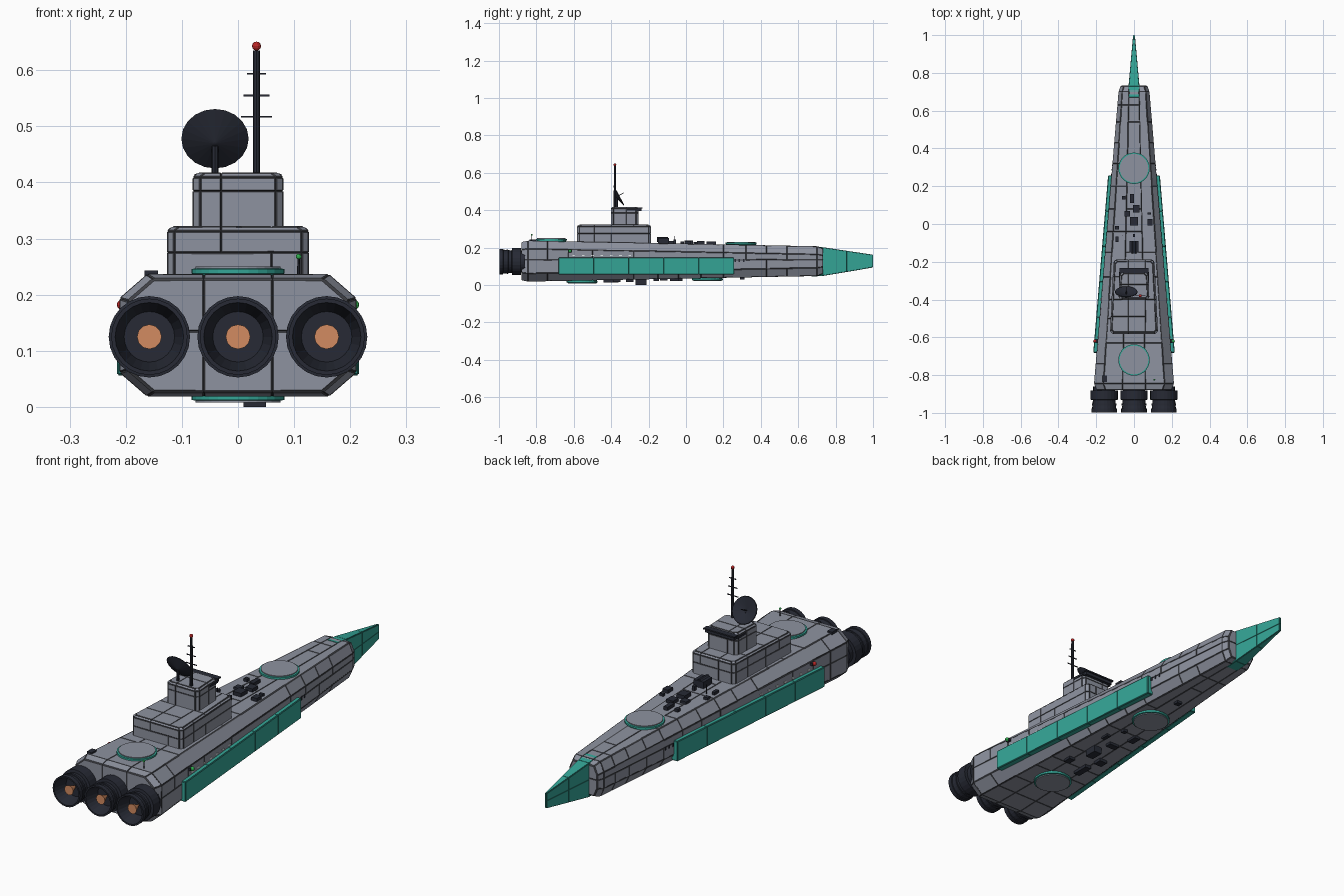
import bpy, bmesh, math, random
from mathutils import Vector

random.seed(4)


def mat(name, r, g, b):
    m = bpy.data.materials.new(name)
    m.diffuse_color = (r, g, b, 1)
    return m


HULL = mat("hull_grey", 0.27, 0.29, 0.35)
SEAM = mat("seam_dark", 0.05, 0.052, 0.06)
TEAL = mat("teal_armour", 0.035, 0.38, 0.31)
TEAL_SEAM = mat("teal_seam", 0.015, 0.14, 0.12)
DARK = mat("dark_metal", 0.02, 0.023, 0.035)
COPPER = mat("engine_glow", 0.65, 0.26, 0.12)
RED = mat("red_lamp", 0.5, 0.02, 0.02)
GREEN = mat("green_lamp", 0.03, 0.45, 0.08)
PALE = mat("window_pale", 0.75, 0.8, 0.8)


def loft(name, rings, mats, cuts=(), seam=0.0):
    """Skin closed rings, slice into plates with cuts (point, normal, chance), then raise plates."""
    bm = bmesh.new()
    rows = [[bm.verts.new(p) for p in ring] for ring in rings]
    n = len(rows[0])
    for a, b in zip(rows, rows[1:]):
        for i in range(n):
            j = (i + 1) % n
            bm.faces.new((a[i], a[j], b[j], b[i]))
    bm.faces.new(rows[0][::-1])
    bm.faces.new(rows[-1])
    for co, no, chance in cuts:
        faces = [f for f in bm.faces if random.random() < chance]
        geom = set(faces)
        for f in faces:
            geom.update(f.edges)
            geom.update(f.verts)
        bmesh.ops.bisect_plane(bm, geom=list(geom), dist=1e-4, plane_co=co, plane_no=no)
    bmesh.ops.recalc_face_normals(bm, faces=bm.faces[:])
    if seam:
        rim = bmesh.ops.inset_individual(bm, faces=bm.faces[:], thickness=seam, depth=0.002)
        for f in rim["faces"]:
            f.material_index = 1
    me = bpy.data.meshes.new(name)
    bm.to_mesh(me)
    bm.free()
    for m in mats:
        me.materials.append(m)
    ob = bpy.data.objects.new(name, me)
    bpy.context.collection.objects.link(ob)
    return ob


def lathe(name, origin, axis, profile, m, n=20):
    q = Vector((0, 0, 1)).rotation_difference(Vector(axis))
    ang = [2 * math.pi * i / n for i in range(n)]
    rings = [[Vector(origin) + q @ Vector((r * math.cos(a), r * math.sin(a), t)) for a in ang]
             for r, t in profile]
    return loft(name, rings, [m])


def box(name, c, s, m):
    x, y, z = (v / 2 for v in s)
    rings = [[(c[0] + a * x, c[1] + b * y, c[2] + k * z)
              for a, b in ((-1, -1), (1, -1), (1, 1), (-1, 1))] for k in (-1, 1)]
    return loft(name, rings, [m])


def ball(name, c, r, m):
    prof = [(r * math.sin(a) + 1e-4, -r * math.cos(a)) for a in [math.pi * i / 6 for i in range(7)]]
    return lathe(name, c, (0, 0, 1), prof, m, 10)


def size(y):
    """Hull half-width, top and bottom height at y."""
    t = (y + 0.85) / 1.55
    return 0.21 - 0.13 * t, 0.235 - 0.03 * t, 0.02 + 0.03 * t


def section(y, k=1.0):
    w, zt, zb = size(y if k == 1 else max(-0.85, min(0.7, y)))
    c, i = 0.042, 0.77
    half = [(w * i, zb), (w, zb + c), (w, zt - c), (w * i, zt)]
    pts = half + [(-x, z) for x, z in reversed(half)]
    return [(x * k, y, 0.127 + (z - 0.127) * k) for x, z in pts]


# Tapered octagonal hull with plating
cuts = [((s * 0.042, 0, 0), (1, s * 0.022, 0), 1) for s in (-1, 1)]
cuts.append(((0, 0, 0.135), (0, 0, 1), 1))
cuts += [((0, y, 0), (0, 1, 0), 0.62) for y in
         (-0.74, -0.63, -0.5, -0.4, -0.28, -0.15, -0.04, 0.08, 0.2, 0.32, 0.43, 0.54, 0.63)]
loft("hull", [section(-0.878, 0.93), section(-0.845), section(0.7), section(0.73, 0.86)],
     [HULL, SEAM], cuts, 0.003)

# Teal prow blade
prow = [[(-w, y, zb), (w, y, zb), (w, y, zt), (-w, y, zt)]
        for y, w, zb, zt in ((0.67, 0.027, 0.047, 0.207), (0.73, 0.027, 0.05, 0.2), (0.998, 0.003, 0.095, 0.16))]
loft("prow_blade", prow, [TEAL, TEAL_SEAM],
     [((0, 0.86, 0), (0, 1, 0), 1), ((0, 0, 0.128), (0, 0, 1), 1)], 0.0015)

# Side armour belts and running lamps
for s, side, lamp in ((-1, "left", RED), (1, "right", GREEN)):
    rings = []
    for y in (-0.68, 0.255):
        w = size(y)[0]
        rings.append([(s * (w + dx), y, z) for dx, z in
                      ((-0.008, 0.058), (0.018, 0.058), (0.018, 0.145), (-0.008, 0.145))])
    loft(side + "_armour_belt", rings, [TEAL, TEAL_SEAM],
         [((0, -0.68 + 0.187 * i, 0), (0, 1, 0), 1) for i in range(1, 5)], 0.002)
    ball(side + "_running_lamp", (s * 0.207, -0.62, 0.182), 0.009, lamp)
    box(side + "_lamp_base", (s * 0.195, -0.62, 0.18), (0.02, 0.02, 0.012), DARK)
    # Portholes
    for i in range(7):
        y = -0.6 + i * 0.05
        box(side + "_porthole", (s * (size(y)[0] + 0.001), y, 0.157), (0.006, 0.014, 0.006), PALE)
    for i in range(3):
        y = 0.262 + i * 0.024
        box(side + "_vent", (s * (size(y)[0] + 0.001), y, 0.13), (0.006, 0.008, 0.016), DARK)

# Three engines, each with a copper glow cone
for x in (-0.158, 0, 0.158):
    lathe("engine", (x, -0.86, 0.125), (0, -1, 0),
          [(0.058, 0), (0.058, 0.022), (0.0725, 0.022), (0.0725, 0.07), (0.06, 0.072), (0.061, 0.09),
           (0.065, 0.091), (0.065, 0.1), (0.062, 0.101), (0.064, 0.117), (0.068, 0.118),
           (0.068, 0.138), (0.061, 0.138), (0.045, 0.075)], DARK, 24)
    lathe("engine_glow_cone", (x, -0.86, 0.125), (0, -1, 0), [(0.001, 0.07), (0.022, 0.12)], COPPER, 12)


# Superstructure tiers with chamfered plan
def plan(h0, h1, y0, y1, z, c=0.012, d=0.0):
    h0, h1, y0, y1 = h0 - d, h1 - d, y0 + d, y1 - d
    half = [(h0 - c, y0), (h0, y0 + c), (h1, y1 - c), (h1 - c, y1)]
    return [(x, y, z) for x, y in half + [(-x, y) for x, y in reversed(half)]]


def tier(name, dims, z0, z1, cuts):
    loft(name, [plan(*dims, z0), plan(*dims, z1 - 0.009), plan(*dims, z1 - 0.002, d=0.008)],
         [HULL, SEAM], cuts, 0.0025)


X, Y, Z = (1, 0, 0), (0, 1, 0), (0, 0, 1)
tier("lower_deckhouse", (0.125, 0.107, -0.58, -0.19), 0.21, 0.322,
     [((0, 0, 0.275), Z, 1), ((-0.03, 0, 0), X, 0.8), ((0.06, 0, 0), X, 0.6)]
     + [((0, y, 0), Y, 0.75) for y in (-0.49, -0.4, -0.28)])
tier("command_tower", (0.079, 0.074, -0.4, -0.255), 0.315, 0.418,
     [((0, 0, 0.385), Z, 1), ((-0.03, 0, 0), X, 1), ((0, -0.32, 0), Y, 0.7)])
box("bridge_window", (0, -0.25, 0.402), (0.145, 0.022, 0.014), DARK)
box("bridge_brow", (0, -0.246, 0.412), (0.155, 0.026, 0.006), DARK)
for s in (-1, 1):
    box("bridge_side_window", (s * 0.076, -0.285, 0.402), (0.008, 0.06, 0.01), DARK)

# Mast with crossbars and lamp
lathe("mast", (0.033, -0.38, 0.41), Z, [(0.0065, 0), (0.006, 0.225)], DARK, 8)
for z, h in ((0.517, 0.028), (0.555, 0.023), (0.594, 0.017)):
    box("mast_crossbar", (0.033, -0.38, z), (2 * h, 0.004, 0.003), DARK)
ball("mast_lamp", (0.033, -0.38, 0.643), 0.008, RED)

# Sensor dish
axis = Vector((0, 0.88, 0.47)).normalized()
lathe("dish_post", (-0.041, -0.37, 0.41), Z, [(0.006, 0), (0.006, 0.055)], DARK, 8)
lathe("dish", (-0.041, -0.36, 0.478), axis,
      [(0.002, -0.018), (0.06, 0), (0.058, 0.003), (0.002, -0.013)], DARK, 20)
lathe("dish_feed", (-0.041, -0.36, 0.478), axis, [(0.003, -0.015), (0.002, 0.03)], DARK, 6)

# Round turret plates above and below
for y, up in ((-0.72, 1), (0.295, 1), (-0.555, -1), (0.115, -1)):
    z = size(y)[1] if up > 0 else size(y)[2]
    lathe("turret_ring", (0, y, z), (0, 0.0001, up), [(0.078, -0.008), (0.078, 0.004), (0.083, 0.005),
          (0.083, 0.013), (0.078, 0.014)], TEAL, 28)
    lathe("turret_cap", (0, y, z), (0, 0.0001, up), [(0.076, 0.01), (0.076, 0.018)], HULL, 28)

# Deck fittings: x, y, width, length, height
for x, y, w, l, h in ((0, -0.12, 0.05, 0.06, 0.028), (-0.055, 0.14, 0.018, 0.018, 0.012),
                      (-0.01, 0.135, 0.02, 0.05, 0.014), (0.012, 0.08, 0.035, 0.04, 0.014),
                      (-0.035, 0.055, 0.03, 0.03, 0.01), (0, 0.015, 0.04, 0.045, 0.016),
                      (0.085, 0.01, 0.028, 0.035, 0.014), (0.08, 0.055, 0.018, 0.012, 0.01),
                      (-0.09, -0.02, 0.02, 0.02, 0.01), (-0.09, -0.08, 0.014, 0.03, 0.012),
                      (0, -0.06, 0.012, 0.015, 0.02), (-0.06, -0.06, 0.004, 0.004, 0.04),
                      (-0.155, -0.82, 0.024, 0.035, 0.006)):
    box("deck_fitting", (x, y, size(y)[1] + h / 2), (w, l, h + 0.006), DARK)
lathe("deck_drum", (0, -0.155, 0.243), Y, [(0.014, 0), (0.014, 0.06)], DARK, 10)
lathe("stern_pole", (0.108, -0.825, 0.23), Z, [(0.003, 0), (0.002, 0.036)], DARK, 6)
ball("stern_lamp", (0.108, -0.825, 0.268), 0.005, GREEN)

# Belly fittings
for x, y, w, l, h in ((0.03, -0.24, 0.04, 0.06, 0.029), (-0.04, -0.4, 0.03, 0.08, 0.012),
                      (0.06, -0.37, 0.03, 0.04, 0.01), (-0.06, -0.3, 0.04, 0.04, 0.012),
                      (-0.01, -0.16, 0.05, 0.03, 0.01), (0.06, -0.12, 0.02, 0.04, 0.008),
                      (-0.05, -0.06, 0.03, 0.05, 0.01), (0.03, -0.03, 0.02, 0.02, 0.012),
                      (0, 0.3, 0.025, 0.025, 0.01)):
    box("belly_fitting", (x, y, size(y)[2] - h / 2), (w, l, h + 0.006), DARK)
